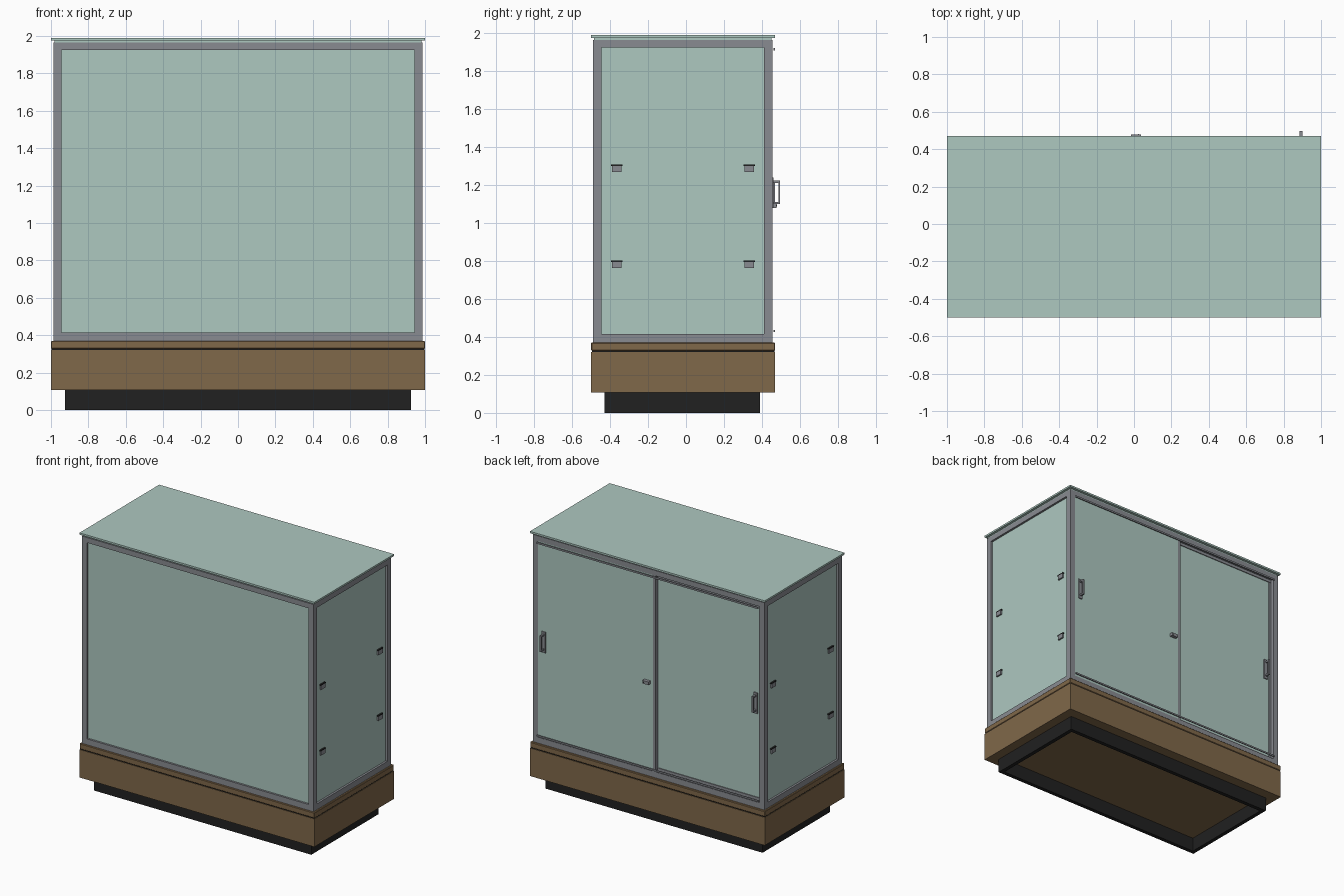
import bpy
import bmesh

cube = bpy.data.objects.get("Cube")
if cube:
    bpy.data.objects.remove(cube, do_unlink=True)


def material(name, rgb):
    m = bpy.data.materials.new(name)
    m.use_nodes = True
    m.diffuse_color = (*rgb, 1)
    m.node_tree.nodes["Principled BSDF"].inputs["Base Color"].default_value = (*rgb, 1)
    return m


GLASS = material("pale green glass", (0.42, 0.58, 0.53))
METAL = material("brushed grey metal", (0.25, 0.26, 0.285))
WOOD = material("brown wood", (0.216, 0.138, 0.067))
BLACK = material("black", (0.015, 0.015, 0.015))


def boxes(name, mat, *spans):
    """One object made of boxes, each given as x, y and z ranges."""
    bm = bmesh.new()
    for span in spans:
        verts = bmesh.ops.create_cube(bm, size=1)["verts"]
        for v in verts:
            v.co = [lo + (c + 0.5) * (hi - lo) for c, (lo, hi) in zip(v.co, span)]
    mesh = bpy.data.meshes.new(name)
    bm.to_mesh(mesh)
    bm.free()
    mesh.materials.append(mat)
    ob = bpy.data.objects.new(name, mesh)
    bpy.context.scene.collection.objects.link(ob)
    return ob


def flip(span):
    """Mirror a range to the other side of the centre."""
    return (-span[1], -span[0])


# Key dimensions
FRONT, BACK = (-0.49, -0.445), (0.41, 0.455)
POST = (0.943, 0.986)
INNER_X = (-POST[0], POST[0])
INNER_Y = (FRONT[1], BACK[0])
BOTTOM, TOP = (0.37, 0.415), (1.925, 1.965)
PANE = (0.39, 1.945)

# Open-bottomed plinth made of four boards
boards = [((-0.925, 0.925), y, (0, 0.107)) for y in ((-0.43, -0.4), (0.36, 0.39))]
boards += [(x, (-0.4, 0.36), (0, 0.107)) for x in ((-0.925, -0.895), (0.895, 0.925))]
boxes("plinth", BLACK, *boards)

# Wooden base and its lid, parted by a fine groove
boxes("base_box", WOOD, ((-1, 1), (-0.5, 0.47), (0.107, 0.322)))
boxes("base_groove", BLACK, ((-0.996, 0.996), (-0.496, 0.466), (0.322, 0.327)))
lid = boxes("base_lid", WOOD, ((-1, 1), (-0.5, 0.47), (0.327, 0.37)))
bevel = lid.modifiers.new("soft_edge", "BEVEL")
bevel.width = 0.004

# Metal frame
boxes("corner_posts", METAL,
      *[(x, y, (0.37, 1.965)) for x in (POST, flip(POST)) for y in (FRONT, BACK)])
boxes("long_rails", METAL, *[(INNER_X, y, z) for y in (FRONT, BACK) for z in (BOTTOM, TOP)])
boxes("side_rails", METAL,
      *[(x, INNER_Y, z) for x in (POST, flip(POST)) for z in (BOTTOM, TOP)])

# Fixed panes
boxes("front_glass", GLASS, ((-0.95, 0.95), (-0.475, -0.465), PANE))
SIDE = (0.96, 0.97)
boxes("side_glass", GLASS, *[(x, (-0.455, 0.42), PANE) for x in (SIDE, flip(SIDE))])
boxes("top_seat", GLASS, ((-0.98, 0.98), (-0.485, 0.45), (1.965, 1.976)))
boxes("top_glass", GLASS, ((-1, 1), (-0.5, 0.47), (1.976, 1.99)))

# Shelves and the clips that carry them through the side panes
LEVELS = (0.8, 1.305)
boxes("shelves", GLASS, *[((-0.95, 0.95), (-0.4, 0.36), (z, z + 0.012)) for z in LEVELS])
clips, caps = [], []
for x in ((0.95, 0.982), (-0.982, -0.95)):
    for y in (-0.365, 0.333):
        for z in LEVELS:
            clips.append((x, (y - 0.026, y + 0.026), (z - 0.036, z - 0.004)))
            caps.append((x, (y - 0.03, y + 0.03), (z - 0.004, z + 0.004)))
boxes("shelf_clips", METAL, *clips)
boxes("shelf_clip_caps", BLACK, *caps)

# Sliding doors on two tracks at the back
boxes("outer_door", GLASS, ((-0.045, 0.943), (0.445, 0.452), (0.415, 1.925)))
boxes("inner_door", GLASS, ((-0.925, 0.0), (0.417, 0.424), (0.415, 1.925)))
boxes("outer_door_edge", METAL, ((-0.06, -0.038), (0.425, 0.455), (0.415, 1.925)))
boxes("inner_door_edge", METAL, ((-0.943, -0.922), (0.41, 0.428), (0.415, 1.925)))
boxes("door_track_lips", METAL,
      *[((-0.943, 0.943), (0.462, 0.469), z) for z in ((0.425, 0.437), (1.909, 1.922))])
boxes("inner_door_rails", METAL,
      *[((-0.943, -0.05), (0.41, 0.43), z) for z in ((0.415, 0.437), (1.903, 1.925))])


def pull_handle(name, x, y):
    """Back plate, two arms and a grip."""
    boxes(name, METAL,
          ((x - 0.016, x + 0.016), (y, y + 0.008), (1.08, 1.24)),
          *[((x - 0.007, x + 0.007), (y, y + 0.044), z) for z in ((1.1, 1.112), (1.212, 1.224))],
          ((x - 0.007, x + 0.007), (y + 0.034, y + 0.044), (1.1, 1.224)))


pull_handle("outer_door_handle", 0.893, 0.452)
pull_handle("inner_door_handle", -0.893, 0.424)

# Door lock
boxes("lock_body", METAL, ((-0.015, 0.037), (0.45, 0.478), (1.08, 1.104)))
boxes("lock_keyhole", BLACK, ((0.022, 0.028), (0.478, 0.48), (1.086, 1.098)))
